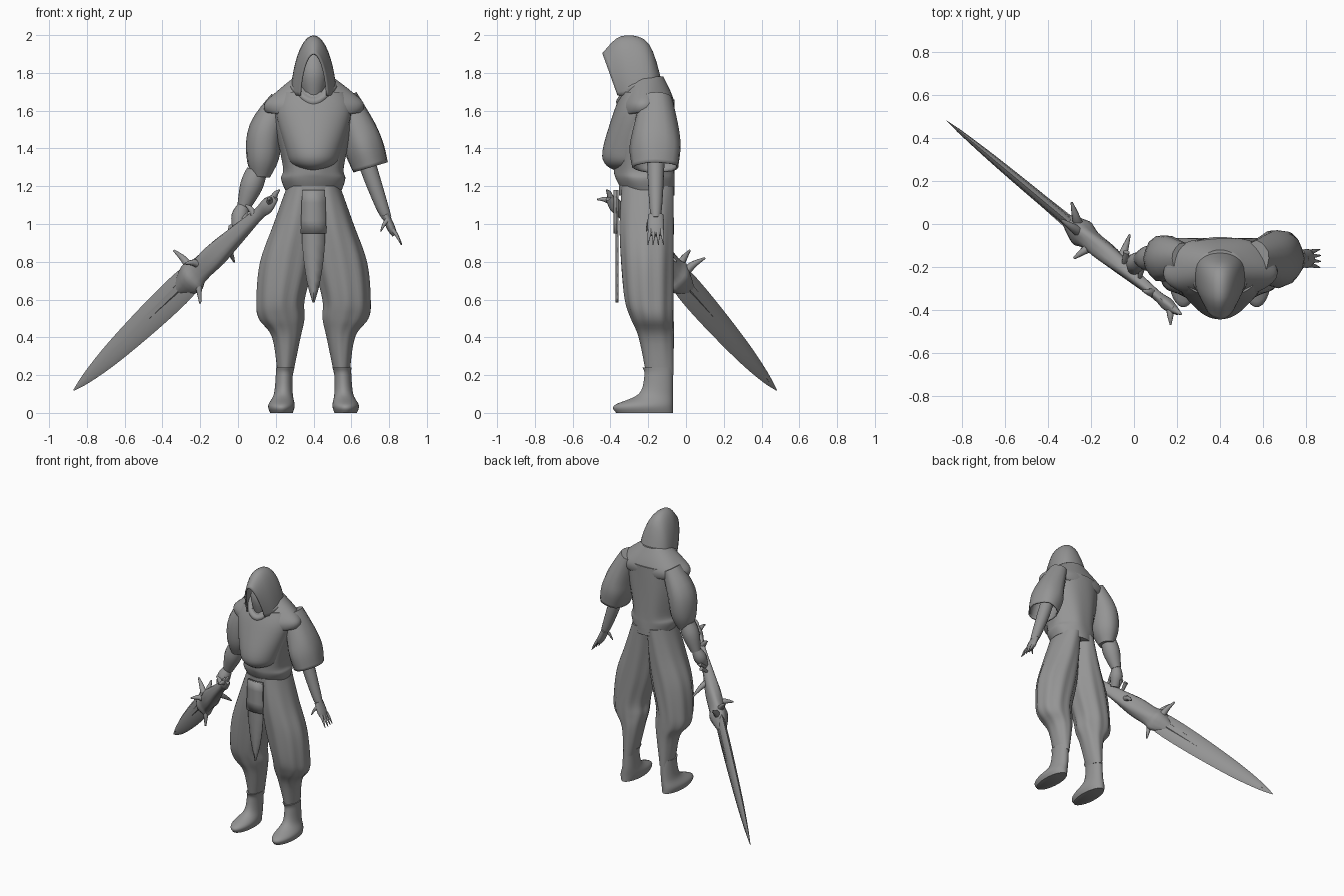
import bpy, bmesh
from math import sin, cos, pi
from mathutils import Vector

if "Cube" in bpy.data.objects:
    bpy.data.objects.remove(bpy.data.objects["Cube"])

MIDDLE = .4  # the body stands to one side of the origin, balanced by the sword
ARM_DEPTH = -.16
CLOTH_DEPTH = -.36

colour = (.3, .3, .3, 1)
grey = bpy.data.materials.new("plain grey")
grey.use_nodes = True
grey.diffuse_color = colour
grey.node_tree.nodes["Principled BSDF"].inputs["Base Color"].default_value = colour


def smooth_rows(rows, steps):
    """Fill in rows between a few key rows along a smooth spline."""
    result = []
    last = len(rows) - 1
    for k in range(last):
        before, start, end, after = (rows[min(max(k + offset, 0), last)] for offset in (-1, 0, 1, 2))
        for step in range(steps):
            t = step / steps
            result.append([
                b + t * (c - a) / 2 + t * t * (a - 2.5 * b + 2 * c - d / 2) + t ** 3 * (3 * (b - c) + d - a) / 2
                for a, b, c, d in zip(before, start, end, after)])
    return result + [list(rows[-1])]


def skin(name, rings, closed=True, open_end=False, thickness=0):
    """Join rings of points into one smooth surface."""
    bm = bmesh.new()
    rows = [[bm.verts.new(point) for point in ring] for ring in rings]
    count = len(rows[0])
    for low, high in zip(rows, rows[1:]):
        for i in range(count if closed else count - 1):
            j = (i + 1) % count
            bm.faces.new((low[i], low[j], high[j], high[i]))
    if closed:
        bm.faces.new(rows[0])
        if not open_end:
            bm.faces.new(rows[-1])
    bmesh.ops.recalc_face_normals(bm, faces=bm.faces)
    for face in bm.faces:
        face.smooth = True
    mesh = bpy.data.meshes.new(name)
    bm.to_mesh(mesh)
    bm.free()
    mesh.set_sharp_from_angle(angle=1)
    mesh.materials.append(grey)
    part = bpy.data.objects.new(name, mesh)
    bpy.context.collection.objects.link(part)
    if thickness:
        shell = part.modifiers.new("thickness", "SOLIDIFY")
        shell.thickness = thickness
        shell.offset = 0


def loft(name, rows, back=None, centre=None, folds=0, depth=0, dip=0, side=1, steps=5):
    """Stack oval rings from rows of height, inner x, outer x and front y."""
    rows = smooth_rows(rows, steps)
    rings = []
    for k, (z, inner, outer, front) in enumerate(rows):
        rear = back if centre is None else 2 * centre - front
        fade = sin(pi * k / (len(rows) - 1))
        ring = []
        for i in range(48):
            angle = 2 * pi * i / 48
            swell = 1 + depth * fade * sin(folds * angle + k / 9)
            x = (inner + outer) / 2 + swell * (outer - inner) / 2 * sin(angle)
            y = (front + rear) / 2 - swell * (rear - front) / 2 * cos(angle)
            ring.append((MIDDLE + side * x, y, z - dip * max(0, cos(angle)) ** 3))
        rings.append(ring)
    skin(name, rings)


def body_loft(name, rows, **options):
    """Loft about the body's middle from rows of height, half width and front y."""
    loft(name, [(z, -half, half, front) for z, half, front in rows], **options)


def tube(name, stations, flat=1, ref=(0, 1, 0), folds=0, depth=0, sides=16, **options):
    """Sweep an oval along x, y, z, radius; flat scales the radius along ref."""
    stations = smooth_rows(stations, 4)
    points = [Vector(station[:3]) for station in stations]
    rings = []
    for k, point in enumerate(points):
        along = (points[min(k + 1, len(points) - 1)] - points[max(k - 1, 0)]).normalized()
        across = Vector(ref)
        across = (across - along * across.dot(along)).normalized()
        wide = across.cross(along)
        ring = []
        for i in range(sides):
            angle = 2 * pi * i / sides
            radius = stations[k][3] * (1 + depth * sin(folds * angle + k / 3))
            ring.append(point + radius * (wide * cos(angle) + flat * across * sin(angle)))
        rings.append(ring)
    skin(name, rings, **options)


def limb(name, stations, **options):
    """A tube in the plane of the arms, from rows of x, z and radius."""
    tube(name, [(x, ARM_DEPTH, z, radius) for x, z, radius in stations], **options)


def spike(name, start, end, radius):
    """A slightly bowed, tapering horn or finger."""
    start, end = Vector(start), Vector(end)
    bend = start.lerp(end, .5) + Vector((0, 0, radius / 2))
    tube(name, [(*start, radius), (*bend, radius * .7), (*end, radius * .2)], ref=(.3, .9, .2), sides=8)


def cloth(name, rows, depth):
    """A thin hanging strip from rows of height and half width."""
    skin(name, [[(MIDDLE + half * s, depth - .01 * (s == 0), z) for s in (-1, 0, 1)]
                for z, half in smooth_rows(rows, 3)], closed=False, thickness=.008)


# Trousers and boots, one per side
for side, word in ((1, "left"), (-1, "right")):
    loft(word + "_trouser_leg", [
        (1.2, -.02, .14, -.34), (1, -.02, .21, -.35), (.8, 0, .28, -.34), (.6, .05, .3, -.32),
        (.5, .05, .29, -.29), (.4, .07, .22, -.25), (.2, .11, .19, -.21)],
        back=-.065, folds=9, depth=.035, side=side)
    loft(word + "_boot", [
        (.24, .1, .2, -.23), (.2, .11, .2, -.22), (.1, .11, .21, -.25),
        (.04, .1, .24, -.38), (0, .11, .23, -.37)], back=-.07, side=side)

# Torso, belt and draped cloth
body_loft("tunic", [
    (1.18, .15, -.34), (1.24, .17, -.37), (1.3, .16, -.38), (1.5, .2, -.38), (1.66, .22, -.34)],
    back=-.06, folds=7, depth=.02)
body_loft("belt", [(1.15, .145, -.355), (1.2, .145, -.355)], back=-.06, steps=1)
body_loft("chest_drape", [
    (1.28, .05, -.37), (1.32, .12, -.43), (1.4, .15, -.44), (1.6, .2, -.38), (1.7, .17, -.34)], back=-.15)
body_loft("shoulder_mantle", [
    (1.78, .1, -.3), (1.7, .2, -.34), (1.64, .26, -.36), (1.59, .25, -.35), (1.6, .2, -.32)],
    centre=-.21, folds=5, depth=.03, dip=.03)
body_loft("neck_fold", [(1.76, .1, -.34), (1.73, .13, -.37), (1.68, .11, -.35)], centre=-.24, dip=.08)

# Pointed hood, swept from brim to nape as a row of arches
hood = []
for y, z, half in smooth_rows([(-.44, 1.9, .07), (-.34, 1.99, .11), (-.2, 1.95, .11), (-.12, 1.7, .05)], 5):
    foot = Vector((MIDDLE, .75 * y - .03, 1.68))
    peak = Vector((MIDDLE, y, z))
    hood.append([foot.lerp(peak, cos(angle) ** 1.2) + Vector((half * sin(angle), 0, 0))
                 for angle in (pi * (i / 24 - .5) for i in range(25))])
skin("hood", hood, closed=False, thickness=.01)
body_loft("shadowed_head", [(1.66, .05, -.34), (1.8, .08, -.37), (1.93, .04, -.32)], centre=-.27)

# Hanging waist cloth: a long pointed strip beneath a short one
cloth("long_waist_cloth", [(1.18, .06), (.9, .06), (.7, .035), (.585, .002)], CLOTH_DEPTH)
cloth("short_waist_cloth", [(1.18, .06), (.95, .068)], CLOTH_DEPTH - .01)

# Right arm with puffed sleeve, bracer and gripping hand
limb("right_sleeve", [(.23, 1.66, .06), (.15, 1.5, .09), (.13, 1.35, .085), (.12, 1.25, .05)],
     flat=1.2, folds=6, depth=.025)
limb("right_bracer", [(.1, 1.28, .055), (.07, 1.2, .06), (.03, 1.09, .035)])
tube("right_hand", [(.03, -.16, 1.1, .03), (.01, -.18, 1.04, .045), (0, -.21, .97, .03)])
for i in range(4):
    knuckle = Vector((.04, -.19, 1.05)) + i * Vector((-.025, .02, -.022))
    spike("right_finger", knuckle, knuckle + Vector((-.02, -.09, -.08)), .016)

# Left arm with a wide open sleeve and relaxed hand
limb("left_sleeve", [(.57, 1.67, .06), (.64, 1.5, .09), (.67, 1.4, .1), (.7, 1.3, .09)],
     flat=1.3, folds=5, depth=.035, open_end=True, thickness=.01)
limb("left_forearm", [(.63, 1.5, .045), (.69, 1.3, .045), (.76, 1.1, .034), (.79, 1.03, .024)])
limb("left_palm", [(.78, 1.05, .02), (.81, .98, .022), (.83, .94, .014)], flat=2)
for i in range(4):
    spread = i - 1.5
    spike("left_finger", (.82, ARM_DEPTH + .02 * spread, .97),
          (.87 - .004 * abs(spread), ARM_DEPTH + .028 * spread, .89), .012)
spike("left_thumb", (.79, -.19, 1.02), (.755, -.21, .96), .014)

# Sword with a flat blade and a gnarled, horned grip
POMMEL, TIP = Vector((.2, -.41, 1.14)), Vector((-.87, .48, .12))


def sword_part(name, rows, **options):
    """A flattened tube along the sword from rows of position and half width."""
    tube(name, [(*POMMEL.lerp(TIP, t), half) for t, half in rows], ref=(.64, .77, 0), **options)


sword_part("sword_blade", [(.38, .06), (.45, .085), (.6, .084), (.8, .063), (.93, .033), (1, .003)],
           flat=.3, sides=8)
sword_part("sword_ridge", [(.38, .04), (.6, .028), (.95, .01)], sides=6)
sword_part("sword_grip", [
    (0, .02), (.04, .04), (.09, .032), (.2, .05), (.3, .07), (.38, .07), (.42, .085), (.5, .02)],
    flat=.7, folds=4, depth=.08)
for t, end in (
        (.4, (-.34, .02, .86)), (.42, (-.29, .1, .82)), (.39, (-.2, -.1, .58)), (.36, (-.28, -.16, .79)),
        (.25, (-.02, -.05, .8)), (.03, (.17, -.47, 1.13)), (.02, (.22, -.42, 1.18)), (.1, (.04, -.31, 1.1))):
    spike("sword_horn", POMMEL.lerp(TIP, t), end, .02 + t / 50)
